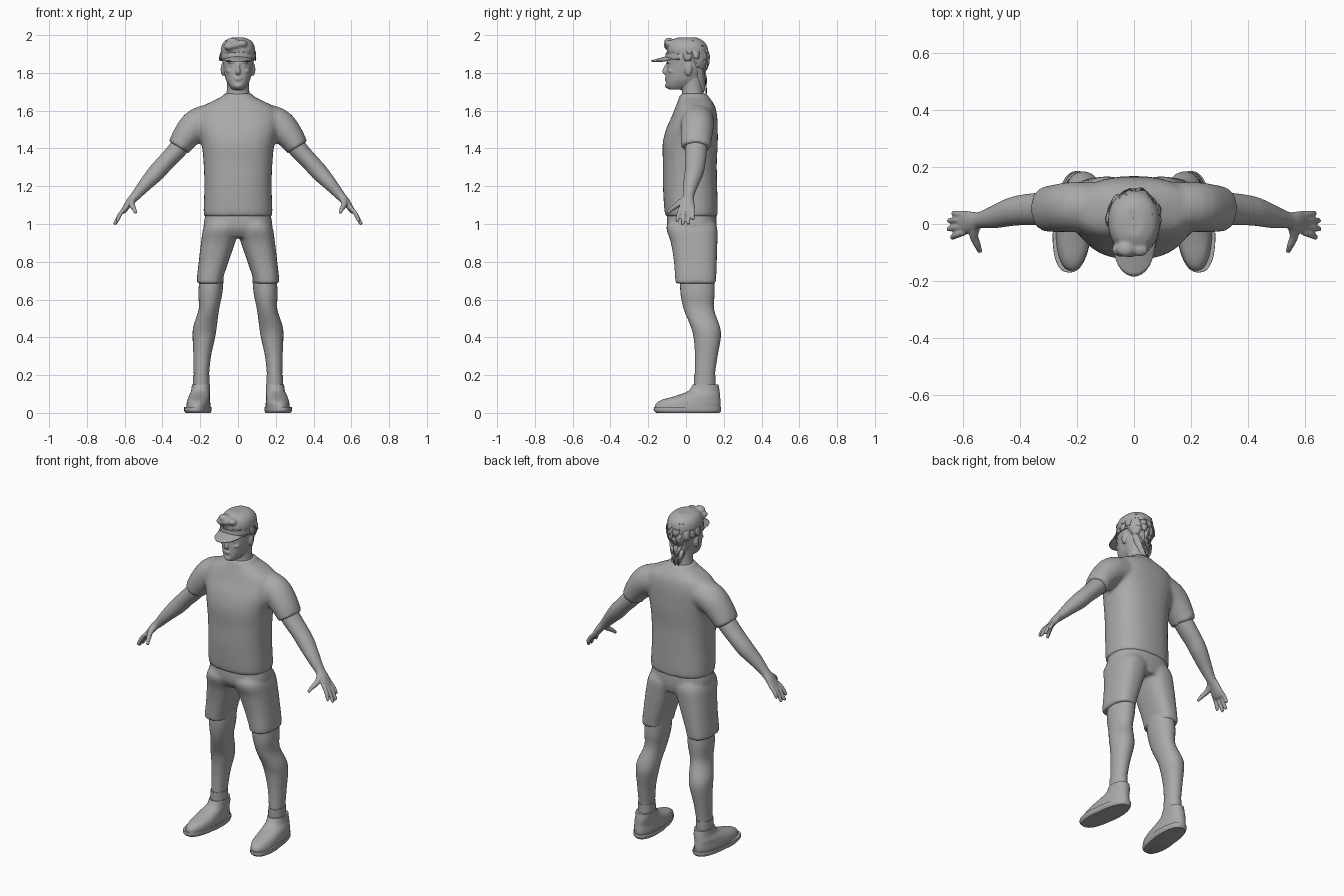
import bpy, bmesh, math, random
from mathutils import Vector

if "Cube" in bpy.data.objects:
    bpy.data.objects.remove(bpy.data.objects["Cube"])

random.seed(4)
grey = bpy.data.materials.new("plain_grey")
grey.diffuse_color = (0.4, 0.4, 0.4, 1)
grey.use_nodes = True
grey.node_tree.nodes["Principled BSDF"].inputs["Base Color"].default_value = grey.diffuse_color


def resample(rows, sub=4):
    """Catmull-Rom interpolation of every column."""
    out = []
    for i in range(len(rows) - 1):
        p = [rows[max(0, min(len(rows) - 1, i + k))] for k in (-1, 0, 1, 2)]
        for s in range(sub):
            t = s / sub
            out.append([0.5 * (2 * b + (c - a) * t + (2 * a - 5 * b + 4 * c - d) * t * t
                               + (3 * b - a - 3 * c + d) * t ** 3) for a, b, c, d in zip(*p)])
    return out + [list(rows[-1])]


def skin(bm, rings):
    """Join rings of points into a capped tube."""
    vs = [[bm.verts.new(p) for p in r] for r in rings]
    n = len(vs[0])
    for a, b in zip(vs, vs[1:]):
        for i in range(n):
            bm.faces.new((a[i], a[(i + 1) % n], b[(i + 1) % n], b[i]))
    bm.faces.new(vs[0][::-1])
    bm.faces.new(vs[-1])


def stack(bm, rows, power=2.0, n=32):
    """Level rings from rows of (z, x0, x1, y0, y1)."""
    rings = []
    for z, x0, x1, y0, y1 in resample(rows):
        ring = []
        for i in range(n):
            a = math.tau * i / n
            c, s = math.cos(a), math.sin(a)
            ring.append(((x0 + x1) / 2 + (x1 - x0) / 2 * math.copysign(abs(c) ** (2 / power), c),
                         (y0 + y1) / 2 + (y1 - y0) / 2 * math.copysign(abs(s) ** (2 / power), s), z))
        rings.append(ring)
    skin(bm, rings)


def tube(bm, rows, n=20):
    """Rings square to a path of (x, y, z, thickness radius, y radius)."""
    rows = resample(rows)
    rings = []
    for i, r in enumerate(rows):
        t = (Vector(rows[min(i + 1, len(rows) - 1)][:3]) - Vector(rows[max(i - 1, 0)][:3])).normalized()
        v = (Vector((0, 1, 0)) - t * t.y).normalized()
        u = t.cross(v)
        rings.append([Vector(r[:3]) + u * r[3] * math.cos(math.tau * k / n)
                      + v * r[4] * math.sin(math.tau * k / n) for k in range(n)])
    skin(bm, rings)


def ball(bm, c, r):
    m = bmesh.ops.create_uvsphere(bm, u_segments=16, v_segments=10, radius=1)
    for v in m["verts"]:
        v.co = Vector([v.co[i] * r[i] + c[i] for i in range(3)])


def finish(name, bm, mirror=False, voxel=0, smooth=2, thick=0, angle=40):
    bmesh.ops.recalc_face_normals(bm, faces=bm.faces)
    me = bpy.data.meshes.new(name)
    bm.to_mesh(me)
    bm.free()
    me.materials.append(grey)
    ob = bpy.data.objects.new(name, me)
    bpy.context.collection.objects.link(ob)
    if mirror:
        ob.modifiers.new("mirror", "MIRROR").use_mirror_merge = False
    if voxel:
        m = ob.modifiers.new("blend", "REMESH")
        m.mode, m.voxel_size, m.use_smooth_shade = "VOXEL", voxel, True
        m = ob.modifiers.new("relax", "SMOOTH")
        m.factor, m.iterations = 0.5, smooth
    if thick:
        ob.modifiers.new("thickness", "SOLIDIFY").thickness = thick
    bpy.ops.object.select_all(action="DESELECT")
    ob.select_set(True)
    bpy.context.view_layer.objects.active = ob
    bpy.ops.object.shade_smooth_by_angle(angle=math.radians(angle))
    return ob


# Shirt: torso and sleeves blended together
bm = bmesh.new()
stack(bm, [(z, -w, w, a, b) for z, w, a, b in (
    (1.04, .18, -.108, .165), (1.08, .182, -.115, .168), (1.2, .178, -.122, .165), (1.32, .182, -.122, .163),
    (1.42, .192, -.124, .168), (1.5, .21, -.106, .168), (1.57, .215, -.075, .165), (1.62, .19, -.055, .155),
    (1.655, .125, -.042, .135), (1.675, .085, -.035, .118), (1.692, .075, -.025, .11))], 2.4, 40)
for s in (1, -1):
    tube(bm, [(s * x, y, z, a, b) for x, y, z, a, b in (
        (.1, .06, 1.56, .085, .085), (.21, .06, 1.53, .085, .088), (.275, .055, 1.465, .073, .084),
        (.315, .052, 1.405, .06, .078))], 28)
finish("shirt", bm, voxel=.011, smooth=4)

# Shorts: hips and two wide legs
bm = bmesh.new()
stack(bm, [(.93, -.12, .12, -.07, .15), (.98, -.18, .18, -.1, .162), (1.06, -.17, .17, -.1, .16)], 2.4)
for s in (1, -1):
    stack(bm, [(z, s * a, s * b, c, d) for z, a, b, c, d in (
        (.685, .083, .218, -.055, .158), (.72, .077, .217, -.058, .16), (.8, .05, .208, -.064, .163),
        (.9, .016, .196, -.08, .166), (.98, -.01, .183, -.104, .165), (1.03, 0, .15, -.08, .14))], 2.5)
finish("shorts", bm, voxel=.01, smooth=3)

# Lower legs
bm = bmesh.new()
stack(bm, [(.1, .155, .235, .05, .15), (.18, .155, .234, .046, .15), (.3, .143, .236, .048, .167),
           (.4, .121, .24, .04, .184), (.46, .112, .236, .024, .178), (.55, .1, .208, -.012, .148),
           (.64, .082, .21, -.03, .152), (.74, .075, .2, -.03, .15)], 2.1, 28)
finish("legs", bm, mirror=True)

# Socks
bm = bmesh.new()
stack(bm, [(.1, .152, .238, .044, .155), (.15, .151, .238, .042, .155), (.2, .151, .238, .042, .155)], 2.1, 28)
finish("socks", bm, mirror=True)

# Shoes: sole and rounded upper
bm = bmesh.new()
stack(bm, [(0, .148, .272, -.158, .178), (.012, .143, .28, -.17, .186), (.03, .143, .28, -.17, .186)], 2.4, 36)
for v in bm.verts:
    v.co.x -= .07 * v.co.y - .004 * (v.co.y < 0)
finish("shoe_soles", bm, mirror=True)
bm = bmesh.new()
stack(bm, [(.025, .148, .274, -.165, .182), (.05, .148, .272, -.158, .184), (.07, .15, .268, -.125, .182),
           (.09, .151, .262, -.055, .18), (.115, .15, .25, .01, .178), (.15, .148, .244, .036, .172)], 2.2, 36)
for v in bm.verts:
    v.co.x -= .07 * v.co.y * max(0, 1 - v.co.z / .15)
finish("shoe_uppers", bm, mirror=True)

# Arms with hands
bm = bmesh.new()
tube(bm, [(.24, .055, 1.5, .055, .06), (.32, .053, 1.395, .05, .058), (.385, .05, 1.325, .046, .054),
          (.43, .043, 1.275, .046, .05), (.49, .025, 1.21, .036, .04), (.54, .014, 1.152, .026, .029),
          (.57, .008, 1.12, .021, .036), (.598, .004, 1.08, .016, .042), (.612, .002, 1.062, .012, .038)], 24)
for y0, y1, x, z in ((-.03, -.046, .638, 1.02), (-.008, -.017, .65, 1.004),
                     (.014, .012, .648, 1.005), (.034, .037, .634, 1.03)):
    xm, zm = .622, 1.055
    tube(bm, [(.597, y0, 1.085, .011, .011), (xm, (y0 + y1) / 2, zm, .011, .0115), (x, y1, z, .0095, .0095),
              (x + .004, y1, z - .007, .005, .005)], 12)
tube(bm, [(.555, -.002, 1.135, .018, .018), (.563, -.04, 1.105, .016, .016), (.55, -.075, 1.08, .012, .012),
          (.541, -.098, 1.058, .008, .008)], 12)
finish("arms", bm, mirror=True, voxel=.0045)

# Head, neck, ears and face features
bm = bmesh.new()
stack(bm, [(z, -w, w, a, b) for z, w, a, b in (
    (1.712, .03, -.09, -.02), (1.73, .046, -.105, .03), (1.76, .063, -.106, .07), (1.8, .073, -.104, .09),
    (1.85, .081, -.1, .105), (1.9, .085, -.1, .11), (1.94, .076, -.085, .1), (1.975, .04, -.04, .065))], 2.3)
stack(bm, [(1.64, -.075, .075, -.03, .11), (1.7, -.06, .06, -.022, .092), (1.8, -.058, .058, -.03, .09)])
tube(bm, [(0, -.092, 1.855, .008, .009), (0, -.107, 1.83, .01, .01), (0, -.112, 1.806, .013, .014),
          (0, -.1, 1.796, .01, .01)], 12)
ball(bm, (0, -.102, 1.773), (.023, .012, .005))
ball(bm, (0, -.102, 1.764), (.02, .011, .006))
ball(bm, (0, -.1, 1.732), (.022, .012, .014))
for s in (1, -1):
    ball(bm, (s * .03, -.09, 1.856), (.026, .014, .007))
    ball(bm, (s * .03, -.086, 1.838), (.015, .013, .008))
    ball(bm, (s * .04, -.075, 1.81), (.022, .02, .014))
    ball(bm, (s * .08, .012, 1.818), (.012, .02, .034))
finish("head", bm, voxel=.005)

# Cap: band round the forehead and curved brim
bm = bmesh.new()
stack(bm, [(1.868, -.089, .089, -.107, .115), (1.885, -.091, .091, -.109, .118), (1.905, -.09, .09, -.107, .117)], 2.2)
finish("cap_band", bm)
bm = bmesh.new()
grid = []
for j in range(7):
    d = j / 6
    row = []
    for i in range(17):
        a = math.pi * (i / 16 - .5)
        x = (.086 - .01 * d) * math.sin(a)
        y = -.035 - (.062 + .088 * d) * math.cos(a) ** .8
        row.append(bm.verts.new((x, y, 1.89 - 3 * x * x - .024 * d * math.cos(a))))
    grid.append(row)
for r, q in zip(grid, grid[1:]):
    for i in range(16):
        bm.faces.new((r[i], r[i + 1], q[i + 1], q[i]))
bmesh.ops.remove_doubles(bm, verts=bm.verts, dist=1e-5)
finish("cap_brim", bm, thick=.007)

# Hair base: crown, nape tail and front quiff
bm = bmesh.new()
stack(bm, [(z, -w, w, a, b) for z, w, a, b in (
    (1.83, .07, .02, .105), (1.87, .085, -.0, .113), (1.9, .091, -.092, .117), (1.94, .088, -.098, .113),
    (1.97, .07, -.08, .09), (1.987, .035, -.045, .06))], 2.2)
stack(bm, [(z, -w, w, a, b) for z, w, a, b in (
    (1.7, .022, .075, .1), (1.75, .042, .05, .1), (1.8, .058, .03, .102), (1.85, .072, .02, .107))])
for x, z, r in ((-.045, 1.94, .026), (-.015, 1.948, .028), (.02, 1.955, .024), (-.03, 1.965, .026)):
    ball(bm, (x, -.09, z), (r * 1.3, r, r * .8))
finish("hair_base", bm, voxel=.007)

# Hair locks: overlapping curved plates fanning from the crown
bm = bmesh.new()


def lock(az, p0, length, width, lift):
    rows = []
    for j in range(4):
        t = j / 3
        p = p0 + length * t
        row = []
        for k in (-1, 0, 1):
            a = az + k * width * (1 - .55 * t) / max(.45, math.sin(min(p, 1.6)))
            f = 1.0 + lift * t - .025 * abs(k)
            c = Vector((.094 * math.sin(p) * math.sin(a), .012 + .112 * math.sin(p) * math.cos(a),
                        1.885 + .103 * math.cos(p)))
            c = Vector((0, .012, 1.885)) + (c - Vector((0, .012, 1.885))) * f
            row.append(bm.verts.new(c))
        rows.append(row)
    for r, q in zip(rows, rows[1:]):
        for i in (0, 1):
            bm.faces.new((r[i], r[i + 1], q[i + 1], q[i]))


for p0, count in ((.1, 6), (.45, 10), (.8, 13), (1.15, 14), (1.5, 14), (1.8, 12)):
    for i in range(count):
        az = math.tau * (i + random.random() * .7) / count - math.pi
        reach = 3.2 if p0 < 1 else (1.9 if p0 < 1.4 else 1.25)
        if abs(az) < reach:
            lock(az, p0 + random.uniform(-.1, .1), random.uniform(.45, .65), random.uniform(.24, .34),
                 random.uniform(.02, .12))
for i in range(9):
    x, z = random.uniform(-.04, .04), random.uniform(1.76, 1.83)
    w, y = random.uniform(.012, .02), .104 - 6 * x * x
    pts = [(x - w, y - .004, z), (x + w, y - .004, z), (x * .7 + w * .7, y + .006, z - .05), (x * .6, y + .006, z - .08),
           (x * .7 - w * .7, y + .006, z - .05)]
    bm.faces.new([bm.verts.new(p) for p in pts])
finish("hair_locks", bm, thick=.003, angle=30)
